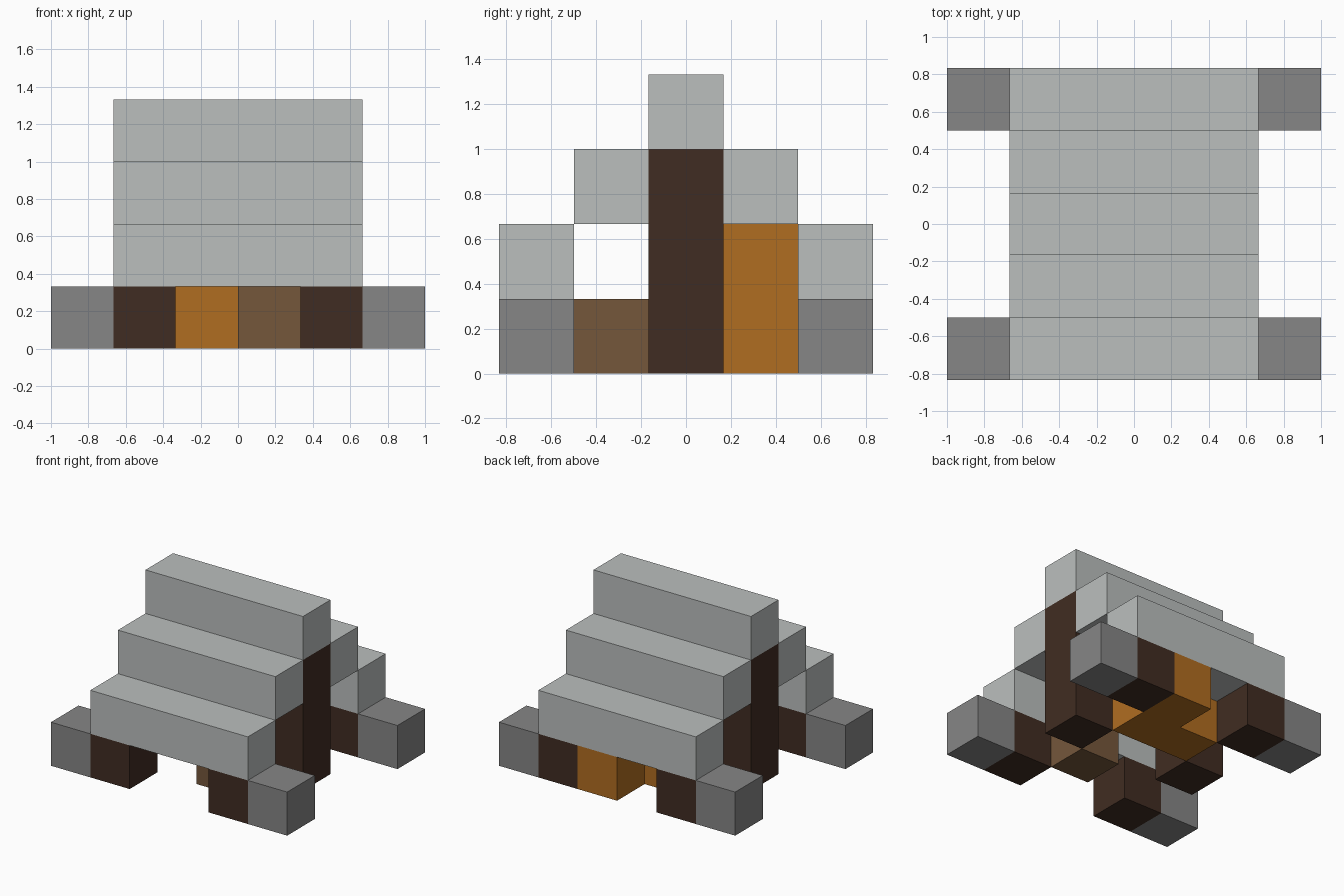
import bpy
import bmesh

cube = bpy.data.objects.get("Cube")
if cube:
    bpy.data.objects.remove(cube, do_unlink=True)

U = 1 / 3  # edge of one block


def material(name, rgb):
    linear = [((c / 255 + 0.055) / 1.055) ** 2.4 for c in rgb] + [1]
    mat = bpy.data.materials.new(name)
    mat.use_nodes = True
    mat.diffuse_color = linear
    mat.node_tree.nodes["Principled BSDF"].inputs["Base Color"].default_value = linear
    return mat


PALE = material("pale grey", (187, 191, 190))
STONE = material("stone grey", (134, 134, 134))
DARK = material("dark timber", (64, 44, 34))
BROWN = material("brown timber", (117, 87, 59))
ORANGE = material("orange timber", (176, 109, 33))


def block(name, mat, lo, hi):
    """Box between two corners, measured in blocks."""
    mesh = bpy.data.meshes.new(name)
    bm = bmesh.new()
    bmesh.ops.create_cube(bm, size=1)
    for v in bm.verts:
        v.co = [(b if c > 0 else a) * U for c, a, b in zip(v.co, lo, hi)]
    bm.to_mesh(mesh)
    bm.free()
    mesh.materials.append(mat)
    obj = bpy.data.objects.new(name, mesh)
    bpy.context.collection.objects.link(obj)
    return obj


# Stepped roof: ridge and two steps on each slope
block("roof_ridge", PALE, (-2, -0.5, 3), (2, 0.5, 4))
for side, y in (("front", -1), ("back", 1)):
    for step, (dist, z) in (("upper", (1, 2)), ("lower", (2, 1))):
        block(f"{side}_{step}_roof_step", PALE,
              (-2, y * dist - 0.5, z), (2, y * dist + 0.5, z + 1))

# Gable pillars, corner posts and outer stones
for side, x in (("right", -1), ("left", 1)):
    block(f"{side}_gable_pillar", DARK, (x * 1.5 - 0.5, -0.5, 0), (x * 1.5 + 0.5, 0.5, 3))
    for end, y in (("front", -2), ("back", 2)):
        for part, mat, cx in (("corner_post", DARK, 1.5), ("corner_stone", STONE, 2.5)):
            block(f"{end}_{side}_{part}", mat,
                  (x * cx - 0.5, y - 0.5, 0), (x * cx + 0.5, y + 0.5, 1))

# Furnishings under the roof
block("low_stool", BROWN, (0, -1.5, 0), (1, -0.5, 1))
block("tall_counter", ORANGE, (-1, 0.5, 0), (1, 1.5, 2))
block("counter_end", ORANGE, (0, 1.5, 0), (1, 2.5, 1))
